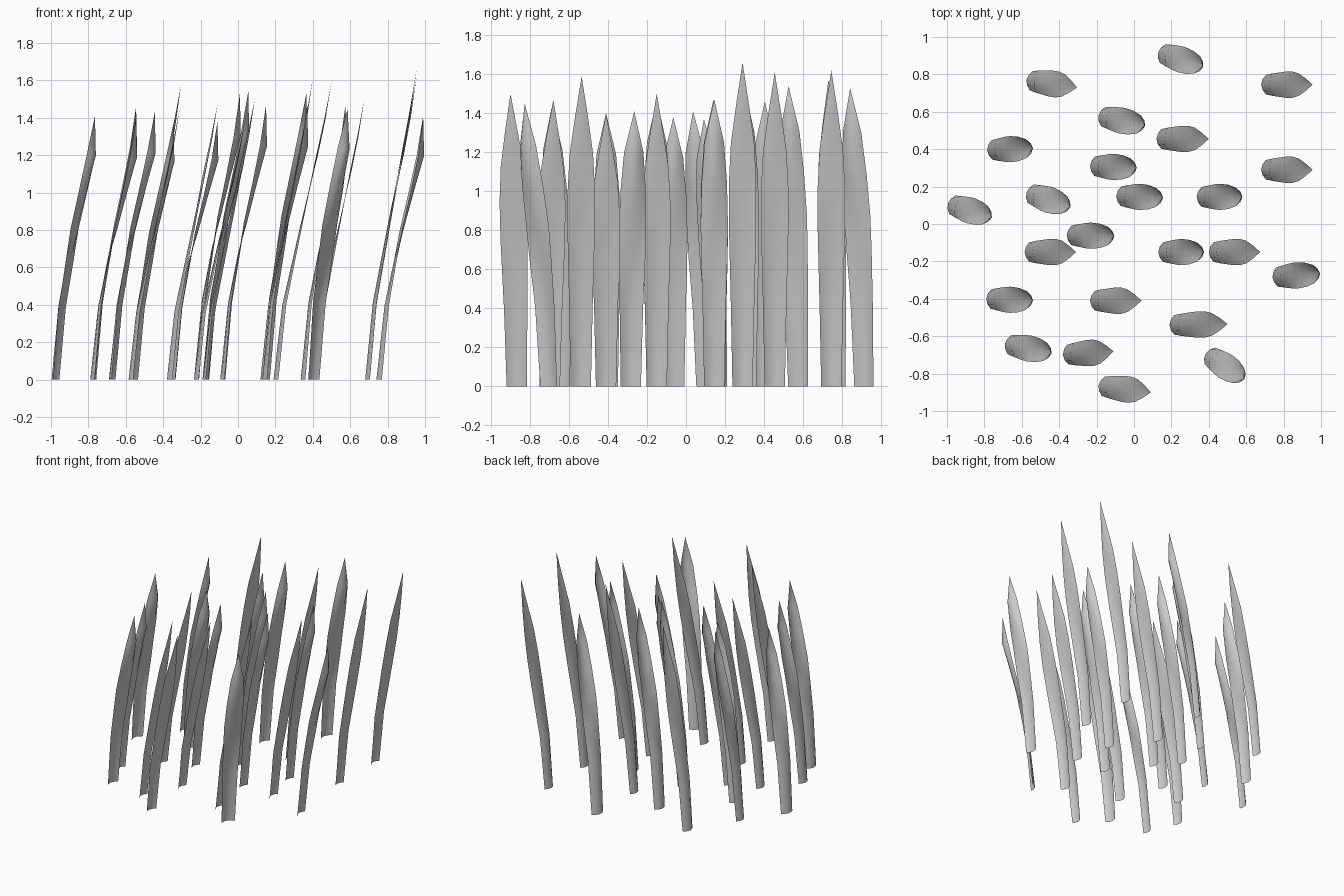
import bpy
import bmesh
from math import atan2, hypot
from mathutils import Matrix

cube = bpy.data.objects.get("Cube")
if cube:
    bpy.data.objects.remove(cube)

grey = bpy.data.materials.new("plain grey")
grey.use_nodes = True
colour = (0.6, 0.6, 0.6, 1)
grey.diffuse_color = colour
grey.node_tree.nodes["Principled BSDF"].inputs["Base Color"].default_value = colour

# Blade profiles: height share, lean share, trough depth, half width
POINTED = [(0, 0, .025, .052), (.25, .15, .02, .06), (.5, .44, .01, .07),
           (.63, .6, .003, .07), (.75, .76, -.008, .06), (.87, .89, -.006, .033)]
CURLED = [(0, 0, .025, .052), (.28, .17, .018, .06), (.46, .38, .008, .068),
          (.57, .57, -.014, .07), (.71, .78, -.022, .065), (.85, 1, -.036, .05)]
ACROSS = (-1, -.55, 0, .55, 1)


def make_blade(name, base, tip, height, profile):
    """Thin folded leaf: grid of rows closed by a pointed tip."""
    dx, dy = tip[0] - base[0], tip[1] - base[1]
    length = hypot(dx, dy)
    bm = bmesh.new()
    rows = []
    for t, lean, depth, half in profile:
        rows.append([bm.verts.new((lean * length + depth * u * u, half * u, t * height))
                     for u in ACROSS])
    for low, high in zip(rows, rows[1:]):
        for i in range(len(ACROSS) - 1):
            bm.faces.new((low[i], high[i], high[i + 1], low[i + 1]))
    end = bm.verts.new((length * (.98 if profile is CURLED else 1), 0, height))
    for a, b in zip(rows[-1], rows[-1][1:]):
        bm.faces.new((a, end, b))
    # Convex back faces away from the lean
    bm.normal_update()
    if bm.faces[:][0].normal.x > 0:
        bmesh.ops.reverse_faces(bm, faces=bm.faces[:])
    bm.transform(Matrix.Translation((*base, 0)) @ Matrix.Rotation(atan2(dy, dx), 4, "Z"))
    mesh = bpy.data.meshes.new(name)
    bm.to_mesh(mesh)
    bm.free()
    mesh.materials.append(grey)
    mesh.shade_smooth()
    bpy.context.collection.objects.link(bpy.data.objects.new(name, mesh))


# Base point, tip point, height of each blade
pointed_blades = [
    ((-.575, .77), (-.305, .73), 1.57), ((.68, .745), (.955, .745), 1.62),
    ((.12, .455), (.4, .455), 1.61), ((.68, .29), (.955, .29), 1.66),
    ((-.585, -.15), (-.31, -.15), 1.46), ((.4, -.15), (.675, -.15), 1.5),
    ((-.235, -.41), (.04, -.41), 1.4), ((.19, -.54), (.5, -.535), 1.59),
    ((-.38, -.7), (-.11, -.68), 1.47), ((-.19, -.865), (.09, -.9), 1.5)]
curled_blades = [
    ((.13, .92), (.37, .84), 1.53), ((-.19, .58), (.06, .525), 1.54),
    ((-.785, .395), (-.54, .405), 1.46), ((-.235, .31), (.015, .3), 1.53),
    ((-.095, .15), (.155, .14), 1.47), ((.335, .145), (.58, .145), 1.47),
    ((-.995, .11), (-.76, .035), 1.41), ((-.575, .17), (-.34, .09), 1.37),
    ((-.36, -.06), (-.105, -.065), 1.38), ((.13, -.15), (.375, -.15), 1.47),
    ((-.79, -.4), (-.54, -.41), 1.4), ((-.69, -.64), (-.44, -.69), 1.43),
    ((.74, -.285), (.995, -.265), 1.41), ((.385, -.69), (.59, -.83), 1.45)]

for kind, profile, blades in (("pointed", POINTED, pointed_blades),
                              ("curled", CURLED, curled_blades)):
    for n, (base, tip, height) in enumerate(blades, 1):
        make_blade(f"{kind}_grass_blade_{n}", base, tip, height, profile)
